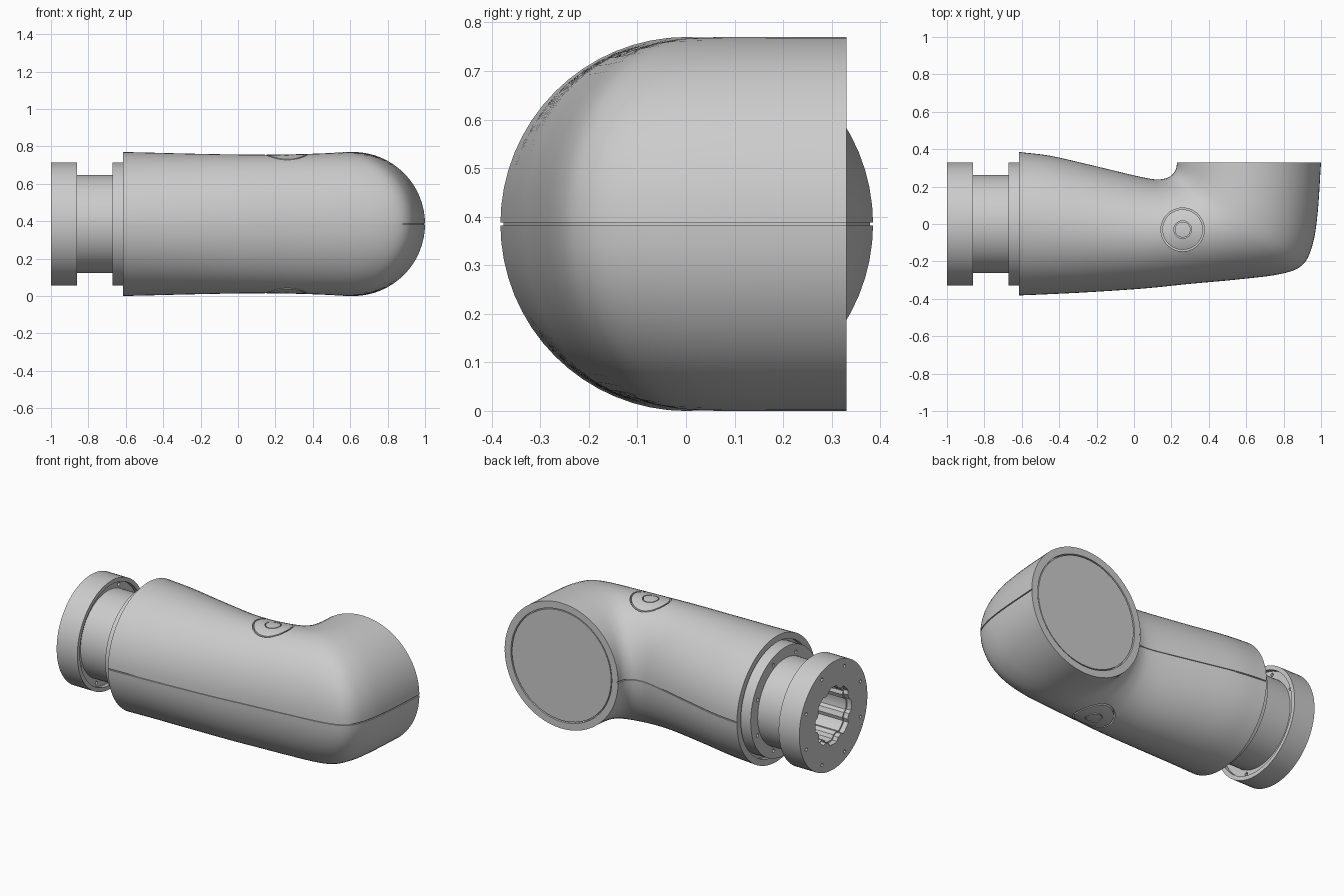
import bpy, bmesh, math
from mathutils import Matrix, Vector

if "Cube" in bpy.data.objects:
    bpy.data.objects.remove(bpy.data.objects["Cube"])

ZC = 0.385  # height of the joint axes


def finish(name, bm):
    bmesh.ops.recalc_face_normals(bm, faces=bm.faces)
    me = bpy.data.meshes.new(name)
    bm.to_mesh(me)
    bm.free()
    ob = bpy.data.objects.new(name, me)
    bpy.context.collection.objects.link(ob)
    return ob


def skin(bm, rings, loop=False):
    n = len(rings[0])
    pairs = list(zip(rings, rings[1:])) + ([(rings[-1], rings[0])] if loop else [])
    for a, b in pairs:
        for i in range(n):
            j = (i + 1) % n
            bm.faces.new((a[i], a[j], b[j], b[i]))
    if not loop:
        bm.faces.new(rings[0])
        bm.faces.new(rings[-1])


def lathe(bm, profile, matrix, seg=64, loop=False, shape=lambda a: 1.0):
    """Revolve (height, radius) points about the local z axis."""
    rings = []
    for h, r in profile:
        ring = []
        for i in range(seg):
            a = math.tau * i / seg
            k = r * shape(a)
            ring.append(bm.verts.new(matrix @ Vector((k * math.cos(a), k * math.sin(a), h))))
        rings.append(ring)
    skin(bm, rings, loop)


def activate(ob):
    bpy.ops.object.select_all(action='DESELECT')
    ob.select_set(True)
    bpy.context.view_layer.objects.active = ob


def cut(ob, cutter):
    m = ob.modifiers.new("cut", 'BOOLEAN')
    m.operation, m.solver, m.object = 'DIFFERENCE', 'EXACT', cutter
    activate(ob)
    bpy.ops.object.modifier_apply(modifier=m.name)
    bpy.data.objects.remove(cutter)


def smooth(ob):
    activate(ob)
    bpy.ops.object.shade_smooth_by_angle(angle=math.radians(30))


ALONG_X = Matrix.Translation((0, 0, ZC)) @ Matrix.Rotation(math.pi / 2, 4, 'Y')

# Elbow housing: inner edge x, y / outer edge x, y / half height
STATIONS = [Vector(s) for s in (
    (-0.615, 0.385, -0.615, -0.382, 0.385),
    (-0.45, 0.365, -0.45, -0.375, 0.381),
    (-0.25, 0.32, -0.25, -0.365, 0.376),
    (0.0, 0.26, 0.05, -0.345, 0.371),
    (0.10, 0.24, 0.30, -0.32, 0.371),
    (0.15, 0.24, 0.55, -0.297, 0.374),
    (0.185, 0.25, 0.78, -0.268, 0.379),
    (0.205, 0.265, 0.90, -0.22, 0.383),
    (0.22, 0.285, 0.955, -0.11, 0.385),
    (0.227, 0.305, 0.982, 0.06, 0.385),
    (0.23, 0.33, 1.0, 0.33, 0.385))]


def spline(pts, steps):
    ext = [2 * pts[0] - pts[1]] + pts + [2 * pts[-1] - pts[-2]]
    out = []
    for i in range(1, len(ext) - 2):
        a, b, c, d = ext[i - 1:i + 3]
        for s in range(steps):
            t = s / steps
            out.append(0.5 * (2 * b + (c - a) * t + (2 * a - 5 * b + 4 * c - d) * t * t
                              + (3 * b - a - 3 * c + d) * t ** 3))
    return out + [pts[-1]]


# Section angles, with a narrow sunken seam on the inner and outer edge
half = [(-0.009, 1), (-0.0085, 0.983), (0.0085, 0.983), (0.009, 1)]
half += [(math.pi * i / 32, 1) for i in range(1, 32)]
SECTION = half + [(a + math.pi, k) for a, k in half]


def section(bm, s, scale=1.0, shift=(0, 0)):
    c = ((s[0] + s[2]) / 2 + shift[0], (s[1] + s[3]) / 2 + shift[1])
    d = ((s[0] - s[2]) / 2, (s[1] - s[3]) / 2)
    ring = []
    for a, k in SECTION:
        if scale < 1:
            k = 1
        w = k * scale * math.cos(a)
        ring.append(bm.verts.new((c[0] + d[0] * w, c[1] + d[1] * w,
                                  ZC + s[4] * k * scale * math.sin(a))))
    return ring


bm = bmesh.new()
first, last = STATIONS[0], STATIONS[-1]
rings = [section(bm, first, 0.9, (0.03, 0)), section(bm, first, 0.9)]
rings += [section(bm, s) for s in spline(STATIONS, 5)]
rings += [section(bm, last, 0.89), section(bm, last, 0.89, (0, -0.03))]
skin(bm, rings)
housing = finish("elbow_housing", bm)

# Round cover outlines on the top and underside
bm = bmesh.new()
for side in (1, -1):
    mat = Matrix.Translation((0.26, -0.03, ZC)) @ Matrix.Diagonal((1, 1, side, 1))
    for inner, outer, low in ((0.108, 0.116, 0.325), (0.042, 0.047, 0.35)):
        lathe(bm, [(low, inner), (low, outer), (0.5, outer), (0.5, inner)], mat, 48, True)
cut(housing, finish("cover_groove_cutter", bm))
smooth(housing)

# Flush disc closing the side opening
bm = bmesh.new()
lathe(bm, [(-0.06, 0.336), (0, 0.336)],
      Matrix.Translation((0.615, 0.328, ZC)) @ Matrix.Rotation(-math.pi / 2, 4, 'X'))
smooth(finish("end_disc", bm))

# Connector: outer flange, neck and inner flange
bm = bmesh.new()
lathe(bm, [(-1.0, 0.33), (-0.86, 0.33), (-0.86, 0.305), (-0.885, 0.305), (-0.885, 0.262),
           (-0.67, 0.262), (-0.67, 0.33), (-0.57, 0.33)], ALONG_X)
connector = finish("flange_connector", bm)

# Lobed socket and ring of bolt holes
bm = bmesh.new()
lathe(bm, [(-1.1, 0.175), (-0.97, 0.175), (-0.97, 0.165), (-0.80, 0.165)], ALONG_X, 64,
      shape=lambda a: 1.0 if math.cos(8 * a) > -0.3 else 0.9)
cut(connector, finish("socket_cutter", bm))
bm = bmesh.new()
for i in range(8):
    a = math.tau * (i + 0.5) / 8
    lathe(bm, [(-1.1, 0.011), (-0.65, 0.011)],
          ALONG_X @ Matrix.Translation((0.284 * math.cos(a), 0.284 * math.sin(a), 0)), 12)
cut(connector, finish("bolt_hole_cutter", bm))
smooth(connector)

# Bolt heads on the socket floor
bm = bmesh.new()
for i in range(6):
    a = math.tau * i / 6
    lathe(bm, [(-0.82, 0.014), (-0.795, 0.014)],
          ALONG_X @ Matrix.Translation((0.115 * math.cos(a), 0.115 * math.sin(a), 0)), 12)
smooth(finish("socket_bolts", bm))
